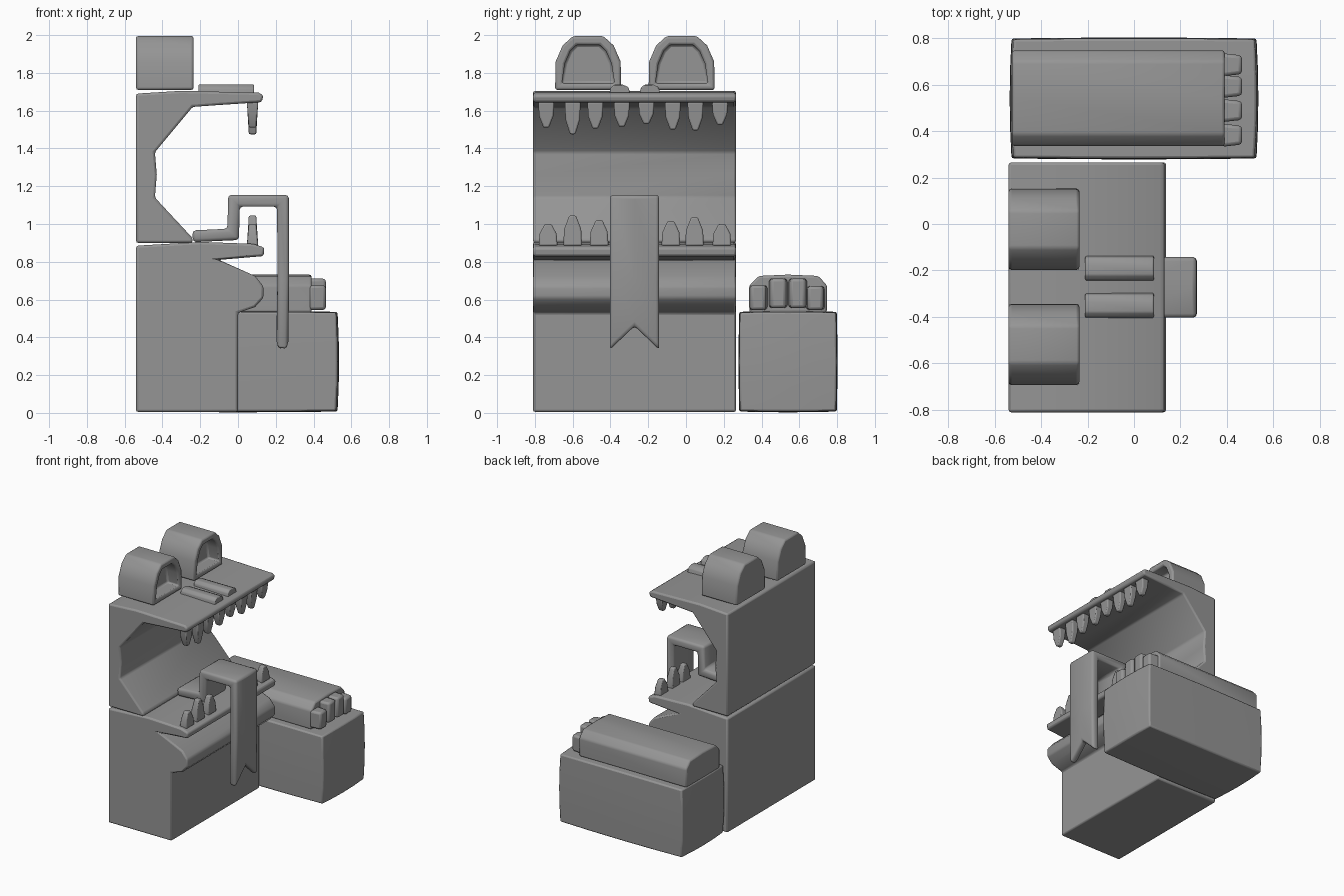
import bpy, bmesh, math
from mathutils import Vector

old = bpy.data.objects.get("Cube")
if old:
    bpy.data.objects.remove(old, do_unlink=True)

grey = bpy.data.materials.new("plain grey")
grey.use_nodes = True
COLOR = (0.3, 0.3, 0.3, 1)
grey.diffuse_color = COLOR
grey.node_tree.nodes["Principled BSDF"].inputs["Base Color"].default_value = COLOR


def finish(name, bm, bevel=0.0, smooth=60):
    """Turn a bmesh into a smooth-shaded grey object with softened edges."""
    bmesh.ops.recalc_face_normals(bm, faces=bm.faces)
    mesh = bpy.data.meshes.new(name)
    bm.to_mesh(mesh)
    bm.free()
    mesh.materials.append(grey)
    obj = bpy.data.objects.new(name, mesh)
    bpy.context.collection.objects.link(obj)
    if bevel:
        mod = obj.modifiers.new("soft edges", 'BEVEL')
        mod.width = bevel
        mod.segments = 2
        mod.limit_method = 'ANGLE'
        mod.angle_limit = math.radians(35)
    bpy.ops.object.select_all(action='DESELECT')
    obj.select_set(True)
    bpy.context.view_layer.objects.active = obj
    bpy.ops.object.shade_smooth_by_angle(angle=math.radians(smooth))
    return obj


def extruded(profile, axis, lo, hi):
    """Extrude a (horizontal, z) profile along x or y."""
    bm = bmesh.new()
    place = (lambda h, z: (lo, h, z)) if axis == 'x' else (lambda h, z: (h, lo, z))
    face = bm.faces.new([bm.verts.new(place(h, z)) for h, z in profile])
    new = bmesh.ops.extrude_face_region(bm, geom=[face])["geom"]
    move = Vector((hi - lo, 0, 0)) if axis == 'x' else Vector((0, hi - lo, 0))
    bmesh.ops.translate(bm, vec=move, verts=[g for g in new if isinstance(g, bmesh.types.BMVert)])
    bmesh.ops.recalc_face_normals(bm, faces=bm.faces)
    return bm


Y0, Y1 = -0.81, 0.265

# Lower body: bulging belly, notch and lower lip
lower = [(-0.54, 0.005), (0, 0.005), (0, 0.53), (0.09, 0.56), (0.135, 0.61),
         (0.135, 0.67), (0.09, 0.725), (-0.1, 0.81), (0.135, 0.83),
         (0.14, 0.875), (0.08, 0.895), (-0.2, 0.905), (-0.54, 0.885)]
finish("lower_body", extruded(lower, 'y', Y0, Y1), 0.012)

# Upper body: hollow mouth back and overhanging upper lip
upper = [(-0.54, 0.9), (-0.24, 0.9), (-0.24, 0.925), (-0.44, 1.14), (-0.43, 1.26),
         (-0.44, 1.38), (-0.24, 1.62), (-0.1, 1.63), (0.125, 1.645),
         (0.135, 1.68), (0.11, 1.695), (-0.3, 1.705), (-0.54, 1.69)]
finish("upper_body", extruded(upper, 'y', Y0, Y1), 0.012)

# Eyes: arched blocks with a recessed front
half_arch = [(0.175, 1.71), (0.172, 1.86), (0.135, 1.945), (0.08, 1.995)]
for side, cy in (("right", -0.518), ("left", -0.023)):
    arch = [(cy + h, z) for h, z in half_arch]
    arch += [(cy - h, z) for h, z in reversed(half_arch)]
    bm = extruded(arch, 'x', -0.54, -0.235)
    front = max(bm.faces, key=lambda f: f.calc_center_median().x)
    bmesh.ops.inset_region(bm, faces=[front], thickness=0.05)
    new = bmesh.ops.extrude_face_region(bm, geom=[front])["geom"]
    bmesh.ops.translate(bm, vec=(-0.1, 0, 0),
                        verts=[g for g in new if isinstance(g, bmesh.types.BMVert)])
    if front.is_valid:
        bm.faces.remove(front)
    finish(side + "_eye", bm, 0.012)

# Nostril ridges on the upper lip
for side, cy in (("right", -0.35), ("left", -0.19)):
    ridge = [(cy - 0.055, 1.69), (cy + 0.055, 1.69), (cy + 0.045, 1.725),
             (cy + 0.015, 1.738), (cy - 0.03, 1.738), (cy - 0.05, 1.72)]
    finish(side + "_nostril", extruded(ridge, 'x', -0.21, 0.085), 0.006)


def tooth(name, y, root, tip, w):
    """Tapered tooth, narrowing towards the tip."""
    h = tip - root
    half = [(w, 0), (w * 0.9, 0.55), (w * 0.35, 1)]
    shape = [(y + a, root + b * h) for a, b in half]
    shape += [(y - a, root + b * h) for a, b in reversed(half)]
    bm = extruded(shape, 'x', 0.045, 0.105)
    for v in bm.verts:
        v.co.x = 0.077 + (v.co.x - 0.075) * (1 - 0.35 * (v.co.z - root) / h)
    finish(name, bm, 0.008)


upper_teeth = [(-0.74, 1.51), (-0.6, 1.475), (-0.48, 1.505), (-0.34, 1.515),
               (-0.21, 1.53), (-0.07, 1.5), (0.05, 1.495), (0.18, 1.525)]
for i, (y, tip) in enumerate(upper_teeth):
    tooth(f"upper_tooth_{i}", y, 1.645, tip, 0.042)

lower_teeth = [(-0.73, 1.0), (-0.6, 1.045), (-0.46, 1.02),
               (-0.08, 1.015), (0.045, 1.035), (0.19, 1.0)]
for i, (y, tip) in enumerate(lower_teeth):
    tooth(f"lower_tooth_{i}", y, 0.885, tip, 0.05)

# Tongue: bent strip with a forked end
path = [(-0.24, 0.935), (-0.025, 0.945), (-0.022, 1.123), (0.238, 1.123),
        (0.24, 0.7), (0.235, 0.335)]
bm = bmesh.new()
rows = [[bm.verts.new((x, y, z)) for y in (-0.403, -0.272, -0.142)] for x, z in path]
rows[-1][1].co.z = 0.46
for a, b in zip(rows, rows[1:]):
    for i in range(2):
        bm.faces.new((a[i], a[i + 1], b[i + 1], b[i]))
tongue = finish("tongue", bm)
solid = tongue.modifiers.new("thickness", 'SOLIDIFY')
solid.thickness = 0.062
solid.offset = 0
solid.use_even_offset = True
soft = tongue.modifiers.new("soft edges", 'BEVEL')
soft.width = 0.018
soft.segments = 2
soft.limit_method = 'ANGLE'
soft.angle_limit = math.radians(35)
tongue.modifiers.move(len(tongue.modifiers) - 1, 0)
tongue.modifiers.move(len(tongue.modifiers) - 1, 0)

# Arm rest base: gently bulging box
bm = bmesh.new()
bmesh.ops.create_cube(bm, size=2)
bmesh.ops.subdivide_edges(bm, edges=bm.edges, cuts=3, use_grid_fill=True)
size, centre = Vector((0.535, 0.262, 0.268)), Vector((0, 0.54, 0.271))
for v in bm.verts:
    c = v.co.copy()
    for i in range(3):
        others = sum(c[j] ** 2 for j in range(3) if j != i)
        v.co[i] = centre[i] + c[i] * size[i] * (1 - 0.015 * others)
finish("arm_base", bm, 0.01)

# Arm pad with chamfered top
pad = [(0.335, 0.53), (0.745, 0.53), (0.747, 0.675), (0.7, 0.725),
       (0.54, 0.732), (0.385, 0.725), (0.335, 0.675)]
finish("arm_pad", extruded(pad, 'x', -0.525, 0.39), 0.012)

# Fingers at the front of the arm
for i, (y, top) in enumerate([(0.382, 0.675), (0.488, 0.71), (0.592, 0.71), (0.685, 0.67)]):
    bm = bmesh.new()
    bmesh.ops.create_cube(bm, size=1)
    for v in bm.verts:
        taper = 0.08 if v.co.x > 0 else 0.1
        v.co = (0.42 + v.co.x * 0.09, y + v.co.y * taper,
                0.628 + v.co.z * 0.155 + (top - 0.705))
        v.co.z = max(v.co.z, 0.545)
    finish(f"finger_{i}", bm, 0.015)
